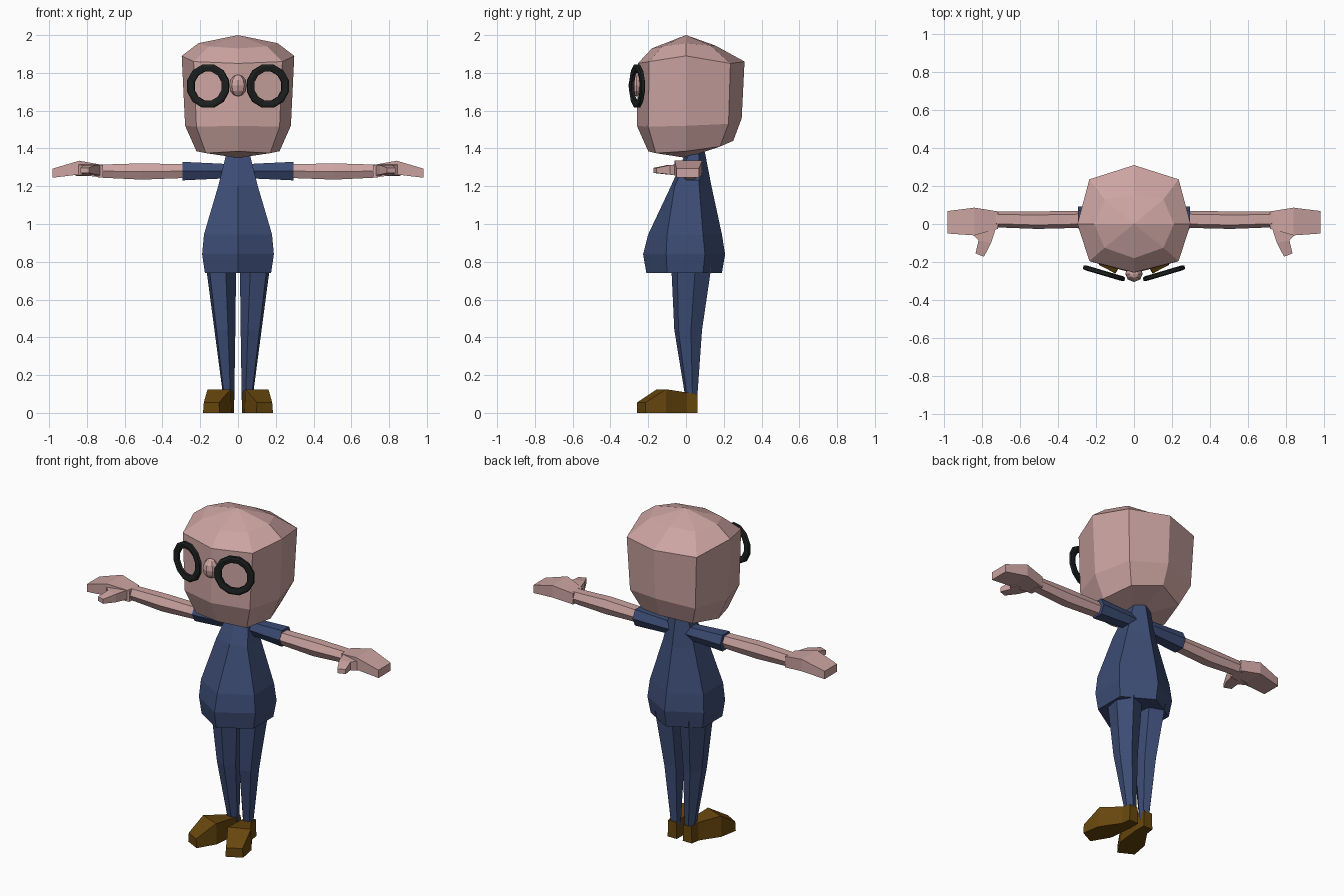
import bpy, bmesh, math
from mathutils import Matrix, Vector

if "Cube" in bpy.data.objects:
    bpy.data.objects.remove(bpy.data.objects["Cube"])


def material(name, color):
    m = bpy.data.materials.new(name)
    m.diffuse_color = (*color, 1)
    m.use_nodes = True
    m.node_tree.nodes["Principled BSDF"].inputs["Base Color"].default_value = m.diffuse_color
    return m


SKIN = material("skin_pink", (0.60, 0.37, 0.355))
BLUE = material("navy_cloth", (0.045, 0.072, 0.175))
BROWN = material("brown_leather", (0.135, 0.062, 0.004))
BLACK = material("black_frame", (0.012, 0.014, 0.014))


def finish(name, bm, mat, mirror=False):
    bmesh.ops.recalc_face_normals(bm, faces=bm.faces)
    mesh = bpy.data.meshes.new(name)
    bm.to_mesh(mesh)
    bm.free()
    mesh.materials.append(mat)
    ob = bpy.data.objects.new(name, mesh)
    bpy.context.collection.objects.link(ob)
    if mirror:
        mod = ob.modifiers.new("mirror", 'MIRROR')
        mod.use_mirror_merge = False
    return ob


def loft(name, rings, mat, mirror=False, tip_a=None, tip_b=None):
    """Skin a list of equal rings; close ends with a cap or a tip point."""
    bm = bmesh.new()
    vs = [[bm.verts.new(p) for p in r] for r in rings]
    n = len(rings[0])
    for a, b in zip(vs, vs[1:]):
        for i in range(n):
            j = (i + 1) % n
            bm.faces.new((a[i], a[j], b[j], b[i]))
    for ring, tip in ((vs[0], tip_a), (vs[-1], tip_b)):
        if tip:
            t = bm.verts.new(tip)
            for i in range(n):
                bm.faces.new((ring[i], ring[(i + 1) % n], t))
        else:
            bm.faces.new(ring)
    return finish(name, bm, mat, mirror)


def symmetric(half):
    """Front-to-back half ring on +x, completed on -x."""
    return half + [(-x, y, z) for x, y, z in reversed(half) if x > 0]


# Head: eight-sided rings from chin to crown
head = [
    [(0, -.20, 1.385), (.17, -.16, 1.375), (.22, 0, 1.385), (.17, .18, 1.41), (0, .25, 1.44)],
    [(0, -.26, 1.52), (.22, -.20, 1.515), (.28, 0, 1.52), (.22, .225, 1.53), (0, .295, 1.56)],
    [(0, -.255, 1.85), (.235, -.195, 1.86), (.298, 0, 1.89), (.235, .235, 1.85), (0, .31, 1.86)],
    [(0, -.18, 1.93), (.155, -.125, 1.94), (.21, 0, 1.957), (.155, .13, 1.945), (0, .155, 1.945)],
]
loft("head", [symmetric(r) for r in head], SKIN, tip_a=(0, 0, 1.35), tip_b=(0, 0, 2.0))

# Nose
bm = bmesh.new()
bmesh.ops.create_uvsphere(bm, u_segments=8, v_segments=6, radius=1,
                          matrix=Matrix.Translation((0, -.262, 1.733)) @ Matrix.Diagonal((.046, .043, .058, 1)))
finish("nose", bm, SKIN)

# Spectacle rims: flattened low-poly rings, turned outward
bm = bmesh.new()
turn = Matrix.Translation((.158, -.259, 1.73)) @ Matrix.Rotation(math.radians(16.5), 4, 'Z')
grid = []
for i in range(12):
    a = math.tau * (i + .5) / 12
    row = []
    for dr, dy in ((.020, -.008), (.020, .008), (.008, .013),
                   (-.019, .008), (-.019, -.008), (.008, -.013)):
        r = .098 + dr
        row.append(bm.verts.new(turn @ Vector((r * math.cos(a), dy, r * math.sin(a)))))
    grid.append(row)
for i in range(12):
    for j in range(6):
        k, m = (i + 1) % 12, (j + 1) % 6
        bm.faces.new((grid[i][j], grid[k][j], grid[k][m], grid[i][m]))
finish("spectacle_rim", bm, BLACK, mirror=True)

# Torso: six-sided (height, half width, front, back, side front, side back)
torso = [(.74, .175, -.21, .19, -.10, .09), (.84, .19, -.227, .207, -.105, .10),
         (.945, .18, -.20, .19, -.10, .09), (1.20, .105, -.08, .135, -.06, .07),
         (1.38, .06, 0, .10, .02, .07)]
loft("torso", [symmetric([(0, f, z), (w, sf, z), (w, sb, z), (0, b, z)])
               for z, w, f, b, sf, sb in torso], BLUE)


# Legs: tapered six-sided columns (height, inner x, outer x, front, back)
def hex_ring(z, x0, x1, y0, y1):
    w, d = x1 - x0, y1 - y0
    return [(x0 + .35 * w, y0, z), (x1 - .1 * w, y0 + .15 * d, z), (x1, y0 + .6 * d, z),
            (x1 - .35 * w, y1, z), (x0 + .1 * w, y1 - .15 * d, z), (x0, y0 + .4 * d, z)]


legs = [(.06, .02, .075, 0, .058), (.44, .014, .125, -.062, .085), (.78, .01, .17, -.078, .135)]
loft("leg", [hex_ring(*r) for r in legs], BLUE, mirror=True)

# Shoes: outward-pointing wedges (inner x, inner y, outer x, outer y, top)
shoe = [(.02, .06, .082, .06, .10), (.02, -.01, .09, .005, .108),
        (.035, -.155, .165, -.105, .125), (.097, -.26, .185, -.215, .055)]
loft("shoe", [[(a, b, 0), (c, d, 0), (c - .004, d, h), (a + .004, b, h)]
              for a, b, c, d, h in shoe], BROWN, mirror=True)


# Arms: six-sided tubes along x (x, centre y, centre z, half depth, half height)
def arm_ring(x, cy, cz, d, h):
    return [(x, cy + d * u, cz + h * v) for u, v in
            ((-1, 0), (-.55, 1), (.6, 1), (1, 0), (.6, -1), (-.55, -1))]


loft("sleeve", [arm_ring(.03, .04, 1.28, .045, .035), arm_ring(.10, .04, 1.28, .05, .04),
                arm_ring(.295, .035, 1.28, .058, .049)], BLUE, mirror=True)
loft("arm", [arm_ring(.27, .025, 1.28, .045, .036), arm_ring(.51, .02, 1.278, .046, .043),
             arm_ring(.74, .025, 1.28, .042, .034)], SKIN, mirror=True)

# Hand: boxy mitten (x, front y, back y, bottom, top)
hand = [(.715, -.025, .066, 1.245, 1.312), (.84, -.06, .086, 1.262, 1.335),
        (.982, -.05, .068, 1.245, 1.293)]
loft("hand", [[(x, f, b), (x, k, b), (x, k, t), (x, f, t)] for x, f, k, b, t in hand],
     SKIN, mirror=True)

# Thumb: bent taper toward the front (inner x, y, outer x, y, bottom, top)
thumb = [(.72, .0, .86, -.045, 1.255, 1.315), (.752, -.10, .818, -.085, 1.262, 1.312),
         (.79, -.172, .834, -.155, 1.27, 1.297)]
loft("thumb", [[(a, b, lo), (c, d, lo), (c, d, hi), (a, b, hi)] for a, b, c, d, lo, hi in thumb],
     SKIN, mirror=True)
